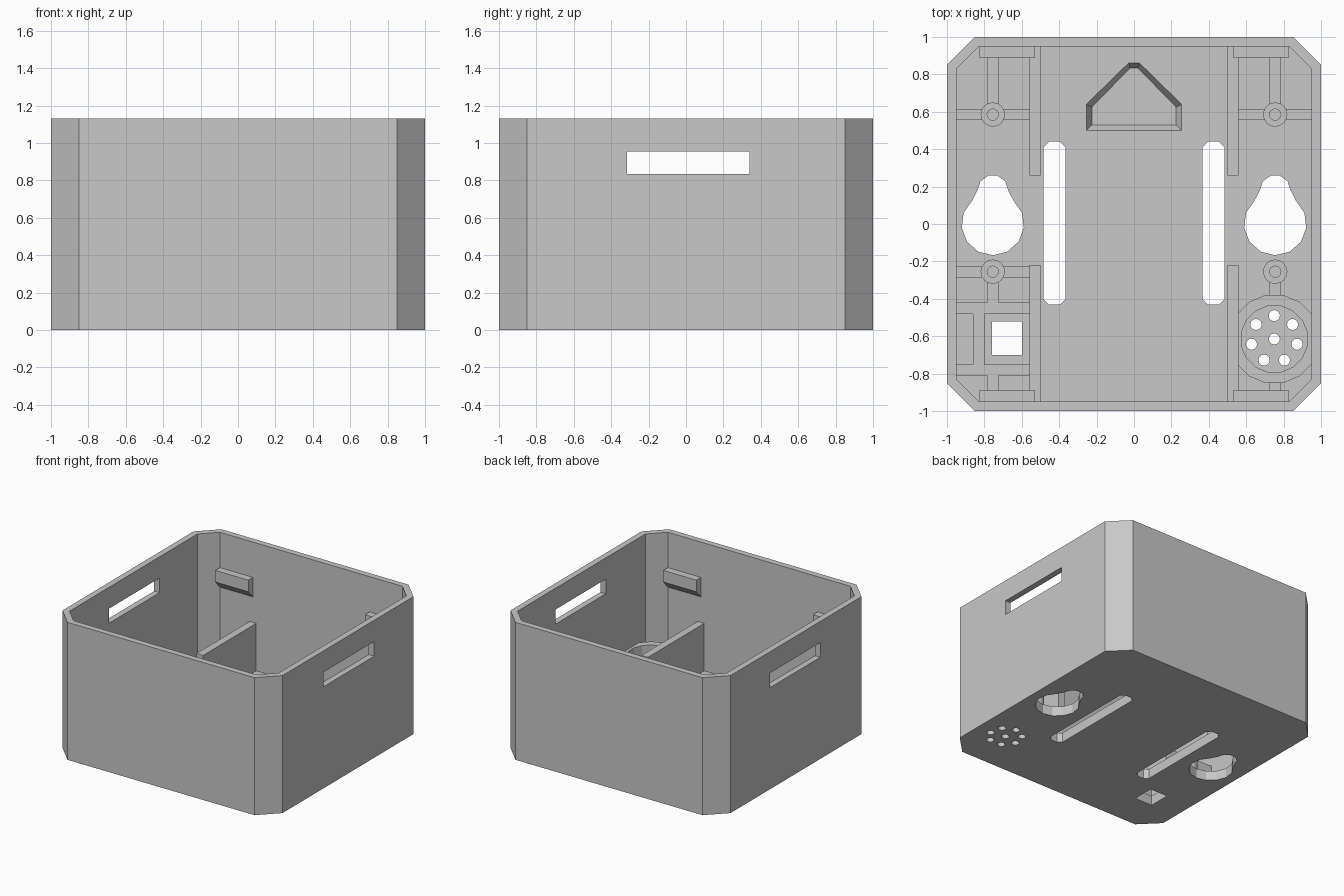
import bpy, bmesh
from math import sin, cos, pi

if "Cube" in bpy.data.objects:
    bpy.data.objects.remove(bpy.data.objects["Cube"], do_unlink=True)

mat = bpy.data.materials.new("plain_grey")
mat.use_nodes = True
GREY = (0.58, 0.58, 0.58, 1)
mat.diffuse_color = GREY
mat.node_tree.nodes["Principled BSDF"].inputs["Base Color"].default_value = GREY

HEIGHT, WALL, FLOOR = 1.13, 0.95, 0.08
RIB_TOP, BOSS_TOP, RING_TOP, DIVIDER_TOP = 0.2, 0.24, 0.27, 0.47
BASE = FLOOR - 0.01
COL = 0.755


def circle(x, y, r, n, start=pi / 2):
    return [(x + r * cos(start + 2 * pi * i / n), y + r * sin(start + 2 * pi * i / n)) for i in range(n)]


def chamfered(x, y, hx, hy, c):
    corner = [(hx, hy - c), (hx - c, hy)]
    pts = corner + [(-a, b) for a, b in corner[::-1]]
    return [(x + a, y + b) for a, b in pts + [(-a, -b) for a, b in pts]]


def loft(bm, low, high, z0, z1):
    """Closed solid between two matching outlines."""
    a = [bm.verts.new((x, y, z0)) for x, y in low]
    b = [bm.verts.new((x, y, z1)) for x, y in high]
    bm.faces.new(a[::-1])
    bm.faces.new(b)
    for i in range(len(a)):
        j = (i + 1) % len(a)
        bm.faces.new((a[i], a[j], b[j], b[i]))


def finish(name, bm):
    bmesh.ops.recalc_face_normals(bm, faces=bm.faces)
    mesh = bpy.data.meshes.new(name)
    bm.to_mesh(mesh)
    bm.free()
    mesh.materials.append(mat)
    obj = bpy.data.objects.new(name, mesh)
    bpy.context.collection.objects.link(obj)
    return obj


def prisms(name, outlines, z0, z1):
    bm = bmesh.new()
    for pts in outlines:
        loft(bm, pts, pts, z0, z1)
    return finish(name, bm)


def box(name, x0, x1, y0, y1, z0, z1):
    return prisms(name, [[(x0, y0), (x1, y0), (x1, y1), (x0, y1)]], z0, z1)


def tube(name, outer, inner, z0, z1):
    bm = bmesh.new()
    rings = [[bm.verts.new((x, y, z)) for x, y in pts]
             for pts, z in ((outer, z0), (outer, z1), (inner, z1), (inner, z0))]
    n = len(outer)
    for k in range(4):
        a, b = rings[k], rings[(k + 1) % 4]
        for i in range(n):
            j = (i + 1) % n
            bm.faces.new((a[i], a[j], b[j], b[i]))
    return finish(name, bm)


def cut(target, cutter):
    cutter.hide_render = True
    mod = target.modifiers.new("cut", "BOOLEAN")
    mod.operation, mod.solver, mod.object = "DIFFERENCE", "EXACT", cutter
    bpy.context.view_layer.objects.active = target
    bpy.ops.object.modifier_apply(modifier=mod.name)
    bpy.data.objects.remove(cutter, do_unlink=True)


# Open case with chamfered corners
case = prisms("case", [chamfered(0, 0, 1, 1, 0.15)], 0, HEIGHT)
cut(case, prisms("cavity_cutter", [chamfered(0, 0, WALL, WALL, 0.12)], FLOOR, HEIGHT + 0.2))

# Handle slots through both side walls
cut(case, box("handle_cutter", -1.2, 1.2, -0.315, 0.34, 0.835, 0.955))

# Floor openings: long slots, keyholes, square window and sound holes
openings = []
for s in (-1, 1):
    openings.append(chamfered(s * 0.425, 0.005, 0.06, 0.435, 0.03))
    body = [p for p in circle(s * COL, 0, 0.167, 13, -pi / 2) if p[1] < 0.13]
    lobe = [p for p in circle(s * COL, 0.18, 0.082, 10, 0) if p[1] > 0.17]
    right = [p for p in body if p[0] >= s * COL - 0.001]
    left = [p for p in body if p[0] < s * COL - 0.001]
    openings.append(sorted(right, key=lambda p: p[1]) + lobe + sorted(left, key=lambda p: -p[1]))
openings.append([(-0.76, -0.70), (-0.6, -0.70), (-0.6, -0.52), (-0.76, -0.52)])
SOUND = (0.75, -0.615)
openings.append(circle(*SOUND, 0.03, 12))
openings += [circle(x, y, 0.03, 12) for x, y in circle(*SOUND, 0.125, 7)]
cut(case, prisms("floor_cutter", openings, -0.1, FLOOR + 0.1))

# Tapered house-shaped recess in the floor
bm = bmesh.new()
half_low = [(0.225, 0.53), (0.225, 0.625), (0.02, 0.835)]
half_top = [(0.255, 0.50), (0.255, 0.64), (0.03, 0.86)]
mirror = lambda pts: pts + [(-x, y) for x, y in pts[::-1]]
loft(bm, mirror(half_low), mirror(half_top), FLOOR - 0.05, FLOOR + 0.0005)
cut(case, finish("recess_cutter", bm))

for s, side in ((-1, "right"), (1, "left")):
    for t, end in ((-1, "front"), (1, "back")):
        tag = f"{end}_{side}"
        # Divider walls
        y_in = 0.26 if t > 0 else -0.22
        x0, x1 = sorted((s * 0.5, s * 0.56))
        y0, y1 = sorted((y_in, t * (WALL + 0.01)))
        box(f"divider_{tag}", x0, x1, y0, y1, BASE, DIVIDER_TOP)

        # Snap catch with sloped underside
        bm = bmesh.new()
        profile = [(WALL + 0.01, 0.84), (0.89, 0.84), (0.89, 0.745), (WALL, 0.68), (WALL + 0.01, 0.68)]
        ends = [[bm.verts.new((s * x, t * y, z)) for y, z in profile] for x in (0.53, 0.83)]
        for e in ends:
            bm.faces.new(e)
        for i in range(5):
            j = (i + 1) % 5
            bm.faces.new((ends[0][i], ends[0][j], ends[1][j], ends[1][i]))
        finish(f"catch_{tag}", bm)

        # Screw boss
        by = 0.585 if t > 0 else -0.255
        bx = s * COL
        tube(f"boss_{tag}", circle(bx, by, 0.065, 16), circle(bx, by, 0.03, 16), BASE, BOSS_TOP)

        # Ribs running from the boss to the walls
        if t > 0:
            spans = [(by + 0.05, WALL + 0.01)]
        elif s < 0:
            spans = [(-0.43, by - 0.05), (-WALL - 0.01, -0.80)]
        else:
            spans = [(-0.40, by - 0.05), (-WALL - 0.01, -0.83)]
        for i, (a, b) in enumerate(spans):
            box(f"long_rib_{tag}_{i}", bx - 0.03, bx + 0.03, a, b, BASE, RIB_TOP)
        if (s, t) != (1, -1):
            for i, (a, b) in enumerate(((0.55, COL - 0.05), (COL + 0.05, 0.96))):
                x0, x1 = sorted((s * a, s * b))
                box(f"cross_rib_{tag}_{i}", x0, x1, by - 0.03, by + 0.03, BASE, RIB_TOP)

# Frame around the square window
box("window_frame_back", -0.96, -0.55, -0.48, -0.42, BASE, RIB_TOP)
box("window_frame_front", -0.96, -0.55, -0.81, -0.75, BASE, RIB_TOP)
box("window_frame_bar", -0.86, -0.80, -0.76, -0.47, BASE, RIB_TOP)

# Ring around the sound holes, trimmed by the wall and divider
outer = [(min(max(x, 0.55), 0.955), y) for x, y in circle(*SOUND, 0.24, 16, pi / 16)]
tube("sound_ring", outer, circle(*SOUND, 0.18, 16, pi / 16), BASE, RING_TOP)
